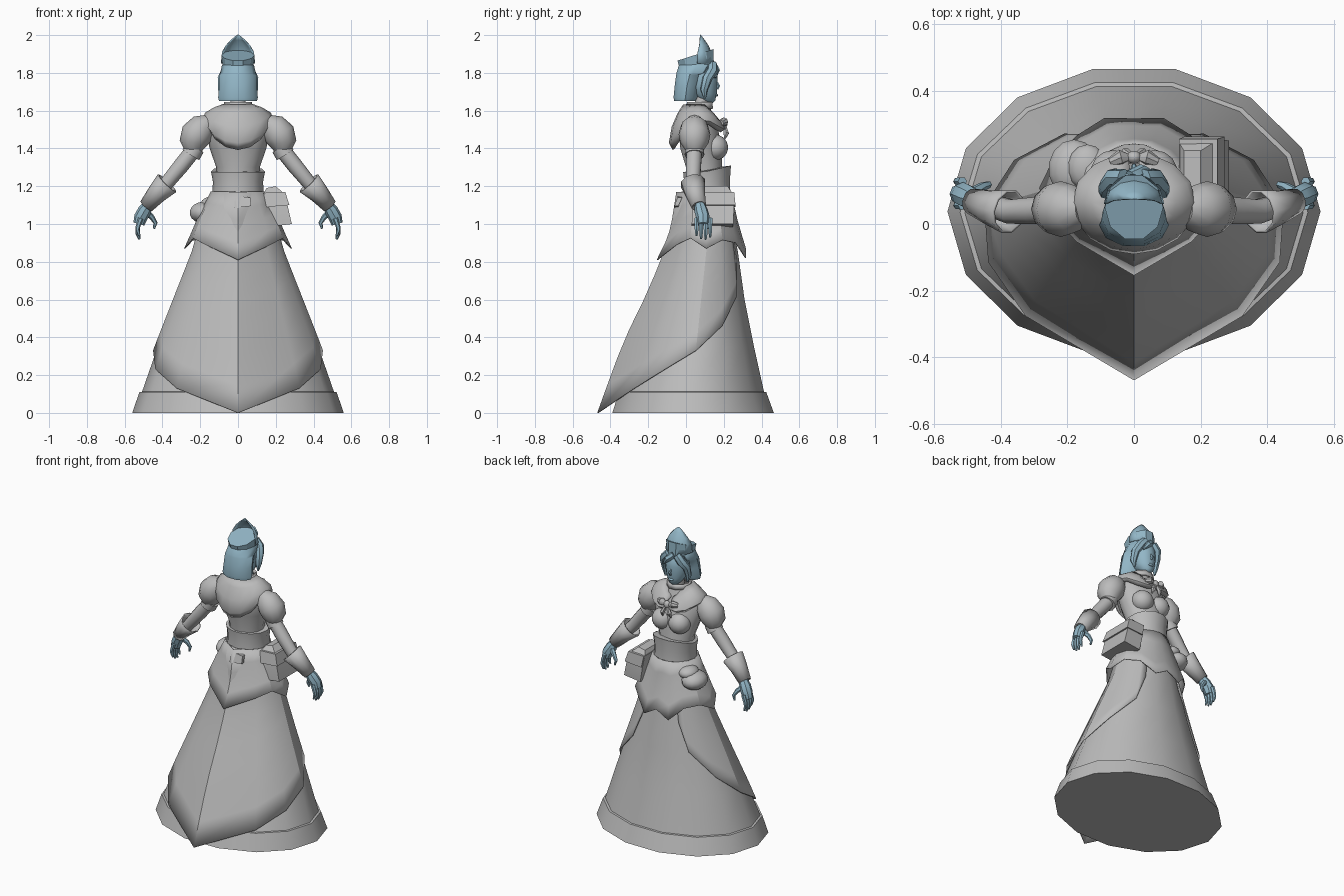
import bpy, bmesh, math
from mathutils import Vector, Matrix

if "Cube" in bpy.data.objects:
    bpy.data.objects.remove(bpy.data.objects["Cube"])


def material(name, rgb):
    m = bpy.data.materials.new(name)
    m.use_nodes = True
    m.diffuse_color = (*rgb, 1)
    m.node_tree.nodes["Principled BSDF"].inputs["Base Color"].default_value = (*rgb, 1)
    return m


GREY = material("cloth grey", (0.5, 0.5, 0.5))
BLUE = material("soft blue", (0.29, 0.47, 0.57))


def finish(name, bm, mat, mirror=False, thick=0, angle=40):
    bmesh.ops.recalc_face_normals(bm, faces=bm.faces)
    me = bpy.data.meshes.new(name)
    bm.to_mesh(me)
    bm.free()
    me.materials.append(mat)
    ob = bpy.data.objects.new(name, me)
    bpy.context.collection.objects.link(ob)
    bpy.ops.object.select_all(action="DESELECT")
    ob.select_set(True)
    bpy.context.view_layer.objects.active = ob
    bpy.ops.object.shade_smooth_by_angle(angle=math.radians(angle))
    if thick:
        mod = ob.modifiers.new("thickness", "SOLIDIFY")
        mod.thickness, mod.offset = thick, 0
    if mirror:
        mod = ob.modifiers.new("mirror", "MIRROR")
        mod.use_mirror_merge = False


def loft(name, rings, mat, closed=True, cap=True, **kw):
    """Skin a list of equally long point rows."""
    bm = bmesh.new()
    rows = [[bm.verts.new(p) for p in r] for r in rings]
    n = len(rows[0])
    for a, b in zip(rows, rows[1:]):
        for i in range(n if closed else n - 1):
            j = (i + 1) % n
            bm.faces.new((a[i], a[j], b[j], b[i]))
    if cap and closed:
        bm.faces.new(rows[0])
        bm.faces.new(rows[-1])
    finish(name, bm, mat, **kw)


def ring(z, rx, y0, y1, n=14):
    ang = [2 * math.pi * i / n for i in range(n)]
    top = max(math.sin(a) for a in ang)
    return [(rx * math.cos(a), (y0 + y1) / 2 + (y1 - y0) / 2 * math.sin(a) / top, z) for a in ang]


def tube(name, stops, mat, n=10, **kw):
    """Round limb through (x, y, z, radius) stops."""
    pts = [Vector(s[:3]) for s in stops]
    rings = []
    for i, p in enumerate(pts):
        d = (pts[min(i + 1, len(pts) - 1)] - pts[max(i - 1, 0)]).normalized()
        u = d.cross(Vector((0, 1, 0))).normalized()
        v = d.cross(u)
        r = stops[i][3]
        rings.append([p + r * (u * math.cos(t) + v * math.sin(t))
                      for t in (2 * math.pi * k / n for k in range(n))])
    loft(name, rings, mat, **kw)


def ball(name, c, r, mat, seg=14, **kw):
    bm = bmesh.new()
    m = Matrix.Translation(c) @ Matrix.Diagonal((*r, 1))
    bmesh.ops.create_uvsphere(bm, u_segments=seg, v_segments=9, radius=1, matrix=m)
    finish(name, bm, mat, **kw)


# Skirt: height, half width, rear y, chest-side y
SKIRT = [(0, .56, -.39, .465), (.11, .522, -.355, .425), (.112, .508, -.345, .413),
         (.35, .425, -.25, .36), (.6, .33, -.15, .31), (.85, .235, -.06, .275),
         (1.05, .18, -.025, .24), (1.19, .125, -.01, .225)]
loft("skirt", [ring(*s) for s in SKIRT], GREY)


def on_skirt(deg, z, f):
    """Point on the skirt at an angle from the rear, scaled by f."""
    for a, b in zip(SKIRT, SKIRT[1:]):
        if z <= b[0]:
            break
    t = min(1, (z - a[0]) / (b[0] - a[0]))
    rx, y0, y1 = (a[k] + t * (b[k] - a[k]) for k in (1, 2, 3))
    r = math.radians(deg)
    return (rx * f * math.sin(r), (y0 + y1) / 2 - (y1 - y0) / 1.95 * f * math.cos(r), z)


# Overskirt with a pointed, ridged train, open on the chest side
edge = [(0, 0), (38.6, .13), (64.3, .23), (90, .33), (115.7, .46), (141.4, .62), (150, .8)]
edge = [(-a, z) for a, z in reversed(edge[1:])] + edge


def train_point(a, z):
    ridge = 1.15 + .12 * min(1, z / .4)
    return on_skirt(a, z, ridge if a == 0 else 1.035)


loft("overskirt", [[train_point(a, z + (1.17 - z) * k / 8) for a, z in edge] for k in range(9)],
     GREY, closed=False, thick=.006, angle=30)

# Peplum with pointed lower edge
tips = [(0, .81), (38.6, .89), (64.3, .925), (90, .87), (115.7, .915), (141.4, .9), (163, .82), (180, .87)]
tips = tips + [(-a, z) for a, z in reversed(tips[1:-1])]
rows = []
for k in range(5):
    t = k / 4
    rows.append([on_skirt(a, z + (1.17 - z) * t, (1.4 if a == 0 else 1.23) - (.32 if a == 0 else .16) * t)
                 for a, z in tips])
loft("peplum", rows, GREY, cap=False, thick=.006, angle=30)

# Torso, bust and waist belt
loft("torso", [ring(*s) for s in [
    (1.15, .125, -.005, .225), (1.3, .115, .0, .19), (1.4, .15, -.03, .19),
    (1.5, .17, -.04, .17), (1.57, .15, -.03, .14), (1.62, .06, .03, .13)]], GREY)
ball("bust", (.062, .155, 1.405), (.07, .068, .068), GREY, mirror=True)
belt = [ring(1.17, .135, -.012, .235), ring(1.225, .133, -.01, .232), ring(1.275, .143, -.015, .238)]
belt[2] = [(x, y, z + max(0, y - .1) * .25) for x, y, z in belt[2]]
loft("waist_belt", belt, GREY, angle=30)
tube("neck", [(0, .075, 1.58, .05), (0, .085, 1.63, .04), (0, .09, 1.7, .04)], GREY)

# Capelet: deep at the rear, open in a V over the chest
cape = [(0, 1.395), (22, 1.41), (45, 1.45), (68, 1.51), (90, 1.54), (115, 1.53), (140, 1.5), (160, 1.49), (174, 1.5)]
cape = [(-a, z) for a, z in reversed(cape[1:])] + cape
rows = []
for t, rx, ry in ((0, .165, .13), (.15, .18, .15), (.5, .17, .135), (.8, .125, .105), (1, .075, .075)):
    row = []
    for a, low in cape:
        r = math.radians(a)
        high = 1.63 - .07 * max(0, -math.cos(r)) ** 4
        y = .065 - ry * math.cos(r) * (1.0 if abs(a) < 90 else .95)
        row.append((rx * math.sin(r), y, low + (high - low) * t))
    rows.append(row)
loft("capelet", rows, GREY, closed=False, thick=.012, angle=50)
loft("standing_collar", [ring(1.61, .075, .0, .14, 10), ring(1.645, .07, .01, .135, 10)], GREY, cap=False, thick=.008)

# Chest bow
ball("bow_knot", (0, .2, 1.53), (.023, .02, .025), GREY, seg=10)
tube("bow_loop", [(.01, .2, 1.53, .008), (.04, .2, 1.54, .024), (.07, .185, 1.535, .015)], GREY, n=8, mirror=True)
tube("bow_tail", [(.008, .205, 1.52, .008), (.025, .213, 1.48, .016), (.03, .205, 1.45, .004)], GREY, n=6, mirror=True)

# Arms: puffed sleeve, cuff band, sleeve and flared gauntlet
tube("puffed_sleeve", [(.15, .045, 1.54, .045), (.185, .045, 1.515, .073), (.22, .045, 1.475, .084),
                       (.235, .045, 1.43, .075), (.235, .045, 1.39, .048)], GREY, n=12, mirror=True)
tube("sleeve_band", [(.225, .045, 1.405, .05), (.25, .045, 1.365, .052)], GREY, n=12, mirror=True)
tube("sleeve", [(.22, .045, 1.41, .042), (.3, .04, 1.31, .042), (.37, .037, 1.225, .038),
                (.48, .07, 1.1, .03)], GREY, mirror=True)
tube("gauntlet", [(.375, .037, 1.217, .064), (.43, .05, 1.16, .049), (.485, .068, 1.095, .036)],
     GREY, cap=False, thick=.008, mirror=True)

# Hands
tube("palm", [(.47, .07, 1.11, .026), (.495, .08, 1.07, .036), (.515, .09, 1.035, .036),
              (.525, .09, 1.0, .03)], BLUE, n=8, mirror=True)
for i in range(4):
    y = .056 + .024 * i
    drop = (.02, .003, 0, .012)[i]
    tube(f"finger_{i + 1}", [(.515, y, 1.03, .014), (.53, y, .985, .012), (.532, y, .95 + drop, .011),
                             (.522, y, .918 + drop, .006)], BLUE, n=6, mirror=True)
tube("thumb", [(.49, .09, 1.07, .018), (.455, .112, 1.035, .014), (.437, .118, 1.005, .011),
               (.445, .12, .975, .006)], BLUE, n=6, mirror=True)

# Head with pointed chin, nose and lips
loft("face", [ring(*s, 12) for s in [
    (1.64, .018, .1, .14), (1.655, .038, .07, .155), (1.69, .062, .03, .163), (1.73, .072, .01, .165),
    (1.77, .075, .0, .168), (1.82, .07, .0, .16), (1.86, .045, .03, .12)]], BLUE, angle=60)
tube("nose", [(0, .16, 1.755, .007), (0, .173, 1.73, .009), (0, .165, 1.715, .008)], BLUE, n=6)
ball("lips", (0, .16, 1.682), (.02, .009, .008), BLUE, seg=8)

# Bobbed hair, fringe and side locks
loft("hair", [ring(*s, 10) for s in [
    (1.65, .1, -.062, .05), (1.67, .105, -.066, .06), (1.73, .1, -.06, .07), (1.79, .097, -.052, .09),
    (1.8, .094, -.05, .125), (1.84, .085, -.038, .15), (1.87, .06, -.01, .12)]], BLUE)
tube("side_lock", [(.03, .14, 1.845, .026), (.062, .14, 1.81, .028), (.082, .112, 1.77, .026),
                   (.086, .095, 1.71, .02), (.08, .1, 1.665, .006)], BLUE, n=7, mirror=True)
tube("fringe", [(-.01, .14, 1.845, .022), (.025, .158, 1.815, .022), (.055, .155, 1.775, .006)], BLUE, n=7)

# Hat: tilted crown, plus a pointed upright peak on the face side
crown = [ring(1.825, .08, -.034, .148, 10), ring(1.865, .088, -.045, .145, 10)]
crown[1] = [(x, y, z + (y + .045) * .32) for x, y, z in crown[1]]
loft("hat_crown", crown, BLUE, angle=30)
rows = []
for z, rx, y0, depth in ((1.85, .088, .06, .088), (1.91, .082, .062, .07), (1.945, .062, .07, .046),
                         (1.975, .033, .073, .022), (2.0, .003, .074, .002)):
    rows.append([(rx * math.cos(t), y0 + depth * math.sin(t), z)
                 for t in (math.pi * k / 6 for k in range(7))])
loft("hat_peak", rows, BLUE, closed=False, thick=.006, angle=50)


# Belt pouch with flap, round bag and rear tag
def box(name, levels):
    loft(name, [[(x0, y0, z0), (x1, y0, z1), (x1, y1, z1), (x0, y1, z0)]
                for x0, x1, y0, y1, z0, z1 in levels], GREY, angle=20)


box("belt_pouch", [(.165, .285, .03, .25, .985, 1.0), (.145, .262, .035, .255, 1.09, 1.1),
                   (.135, .24, .05, .245, 1.16, 1.165), (.15, .2, .08, .22, 1.19, 1.2)])
box("pouch_flap", [(.15, .272, .026, .262, 1.09, 1.1), (.135, .25, .04, .255, 1.165, 1.17)])
ball("round_bag", (-.18, .165, 1.06), (.078, .09, .058), GREY)
ball("bag_top", (-.14, .17, 1.105), (.06, .07, .04), GREY)
box("rear_tag", [(-.02, .07, -.062, -.04, 1.085, 1.095), (-.015, .065, -.045, -.02, 1.15, 1.14)])
